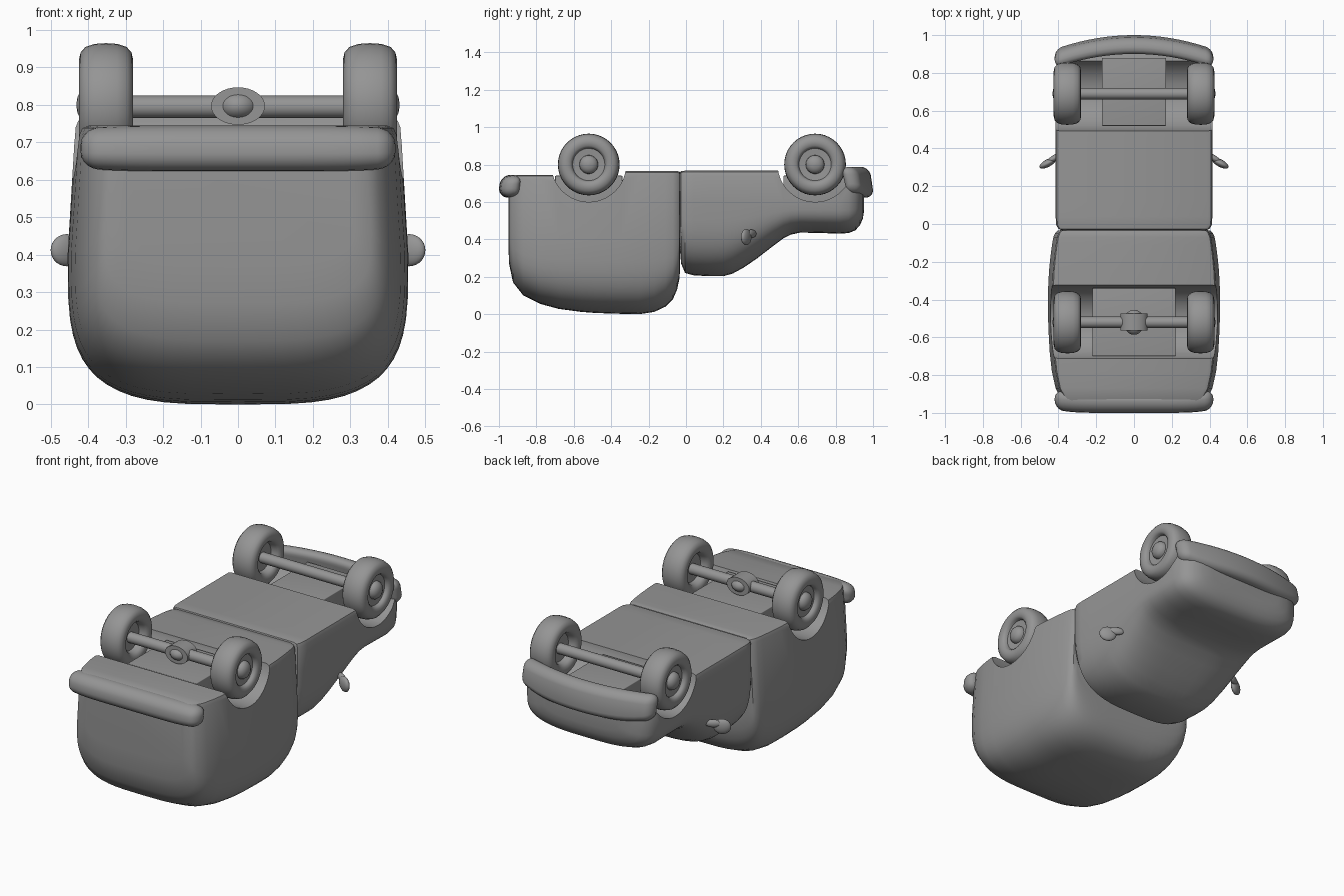
import bpy, bmesh, math
from mathutils import Matrix

if "Cube" in bpy.data.objects:
    bpy.data.objects.remove(bpy.data.objects["Cube"])

# One dark grey paint for every part
paint = bpy.data.materials.new("dark_grey")
paint.diffuse_color = (.3, .3, .3, 1)
paint.use_nodes = True
paint.node_tree.nodes["Principled BSDF"].inputs["Base Color"].default_value = paint.diffuse_color


def finish(name, bm, angle=35):
    bmesh.ops.recalc_face_normals(bm, faces=bm.faces[:])
    me = bpy.data.meshes.new(name)
    bm.to_mesh(me)
    bm.free()
    me.materials.append(paint)
    ob = bpy.data.objects.new(name, me)
    bpy.context.collection.objects.link(ob)
    smooth(ob, angle)
    return ob


def smooth(ob, angle=35):
    bpy.ops.object.select_all(action='DESELECT')
    ob.select_set(True)
    bpy.context.view_layer.objects.active = ob
    bpy.ops.object.shade_smooth_by_angle(angle=math.radians(angle))


def bridge(bm, a, b):
    n = len(a)
    for i in range(n):
        bm.faces.new((a[i], a[(i + 1) % n], b[(i + 1) % n], b[i]))


def shell(name, sections, power, taper):
    """Loft of (y, half width, low z, widest z, high z) sections."""
    bm = bmesh.new()
    rings = []
    for y, w, lo, mid, hi in sections:
        half = []
        for i in range(15):
            t = math.pi / 2 * i / 14
            half.append((w * math.sin(t) ** (2 / power), mid - (mid - lo) * math.cos(t) ** (2 / power)))
        wt = w * (1 - taper)
        half += [(wt, hi - .025), (wt - .007, hi - .007), (wt - .025, hi)]
        pts = half + [(-x, z) for x, z in reversed(half[1:])]
        rings.append([bm.verts.new((x, y, z)) for x, z in pts])
    for a, b in zip(rings, rings[1:]):
        bridge(bm, a, b)
    bm.faces.new(rings[0])
    bm.faces.new(rings[-1])
    return finish(name, bm)


def rounded_box(name, size, loc, bevel, cuts=0, warp=None):
    bm = bmesh.new()
    bmesh.ops.create_cube(bm, size=1, matrix=Matrix.Diagonal((*size, 1)))
    bmesh.ops.bevel(bm, geom=bm.edges[:], offset=bevel, segments=5, profile=.5, affect='EDGES')
    for i in range(1, cuts):
        x = (i / cuts - .5) * (size[0] - 2 * bevel)
        bmesh.ops.bisect_plane(bm, geom=bm.verts[:] + bm.edges[:] + bm.faces[:],
                               plane_co=(x, 0, 0), plane_no=(1, 0, 0))
    if warp:
        for v in bm.verts:
            v.co = warp(*v.co)
    bm.transform(Matrix.Translation(loc))
    return finish(name, bm)


def ellipsoid(name, radii, loc, rot=0):
    bm = bmesh.new()
    bmesh.ops.create_uvsphere(bm, u_segments=24, v_segments=14, radius=1,
                              matrix=Matrix.Translation(loc) @ Matrix.Rotation(rot, 4, 'Z')
                              @ Matrix.Diagonal((*radii, 1)))
    return finish(name, bm, 60)


def lathe(name, profile, loc, flip=1, steps=40):
    """Spin (x, radius) points around the x axis."""
    bm = bmesh.new()
    rings = []
    for x, r in profile:
        rings.append([bm.verts.new((loc[0] + flip * x,
                                    loc[1] + r * math.cos(2 * math.pi * k / steps),
                                    loc[2] + r * math.sin(2 * math.pi * k / steps))) for k in range(steps)])
    for a, b in zip(rings, rings[1:]):
        bridge(bm, a, b)
    bm.faces.new(rings[0])
    bm.faces.new(rings[-1])
    return finish(name, bm)


def cut_arch(ob, y):
    cutter = lathe("arch_cutter", [(-.6, .2), (.6, .2)], (0, y, .80), steps=48)
    cutter.hide_render = True
    mod = ob.modifiers.new("arch", 'BOOLEAN')
    mod.operation = 'DIFFERENCE'
    mod.object = cutter
    bpy.context.view_layer.objects.active = ob
    bpy.ops.object.modifier_apply(modifier=mod.name)
    bpy.data.objects.remove(cutter)
    smooth(ob)


REAR, FRONT, AXLE_Z = -.52, .69, .80

# Cargo body, lying on its roof
cargo = shell("cargo_body", [
    (-.95, .31, .38, .48, .735), (-.946, .355, .27, .46, .74), (-.925, .385, .17, .43, .745),
    (-.87, .415, .10, .41, .745), (-.78, .435, .055, .4, .745), (-.68, .446, .028, .4, .745),
    (-.56, .453, .012, .4, .745), (-.48, .455, .006, .4, .765), (-.35, .455, .002, .4, .765),
    (-.25, .45, 0, .4, .765), (-.17, .442, .012, .4, .765), (-.11, .434, .04, .4, .765),
    (-.07, .427, .08, .4, .765), (-.048, .418, .13, .4, .765), (-.035, .405, .19, .4, .762),
    (-.031, .38, .25, .42, .755)], 3.6, .045)
cut_arch(cargo, REAR)

# Cab with windscreen, hood and nose
cab = shell("cab", [
    (-.034, .38, .36, .6, .755), (-.026, .4, .27, .6, .765), (-.005, .412, .22, .6, .767),
    (.04, .415, .208, .6, .767), (.12, .415, .203, .6, .767), (.2, .415, .203, .6, .767),
    (.25, .415, .217, .6, .767), (.31, .415, .25, .6, .767), (.38, .415, .298, .6, .767),
    (.46, .415, .36, .6, .767), (.52, .415, .405, .6, .767), (.56, .415, .425, .6, .767),
    (.61, .415, .436, .6, .767), (.72, .415, .434, .6, .74), (.82, .414, .43, .6, .71),
    (.87, .405, .434, .6, .70), (.905, .385, .448, .6, .70), (.93, .35, .475, .6, .70),
    (.945, .30, .51, .6, .70), (.952, .24, .55, .61, .695)], 3.2, .0)
cut_arch(cab, FRONT)

# Chassis blocks between the wheels
rounded_box("rear_chassis", (.44, .36, .18), (0, -.52, .65), .004)
rounded_box("front_chassis", (.34, .36, .18), (0, .70, .65), .004)

# Wheels and axles
tyre = [(-.025, .004), (-.025, .08), (-.055, .088), (-.067, .1), (-.0725, .12), (-.068, .14),
        (-.055, .155), (-.03, .163), (0, .165), (.03, .163), (.055, .155), (.068, .14),
        (.0725, .12), (.069, .1), (.06, .09), (.045, .086), (.042, .05), (.055, .048),
        (.068, .038), (.076, .022), (.079, .004)]
for end, y in (("rear", REAR), ("front", FRONT)):
    lathe(end + "_axle", [(-.35, .03), (.35, .03)], (0, y, .795), steps=24)
    for side, s in (("right", 1), ("left", -1)):
        lathe(f"{end}_wheel_{side}", tyre, (s * .3525, y, AXLE_Z), s)

# Differential: housing and wide flange
ellipsoid("differential", (.056, .066, .042), (0, REAR, .797))
bm = bmesh.new()
bmesh.ops.create_cone(bm, cap_ends=True, segments=32, radius1=1, radius2=1, depth=.09,
                      matrix=Matrix.Translation((0, REAR, .797)) @ Matrix.Diagonal((.072, 1, .05, 1))
                      @ Matrix.Rotation(math.pi / 2, 4, 'X'))
finish("differential_flange", bm)


# Bumpers
def wrap(x, y, z):
    e = (x / .42) ** 6
    return x, y + .02 * e + .25 * max(z, 0), z * (1 - .15 * e)


def bow(x, y, z):
    e = (x / .42) ** 2
    return x, y - .075 * e - .3 * max(z, 0), z + .035 * e * e * (z < 0)


rounded_box("rear_bumper", (.84, .1, .122), (0, -.95, .684), .047, 16, wrap)
rounded_box("front_bumper", (.84, .085, .165), (0, .9575, .705), .04, 16, bow)

# Wing mirrors
for side, s in (("right", 1), ("left", -1)):
    ellipsoid(f"mirror_{side}", (.048, .02, .043), (s * .457, .322, .412), -s * math.radians(28))
    ellipsoid(f"mirror_arm_{side}", (.045, .016, .022), (s * .42, .35, .43), -s * math.radians(30))
